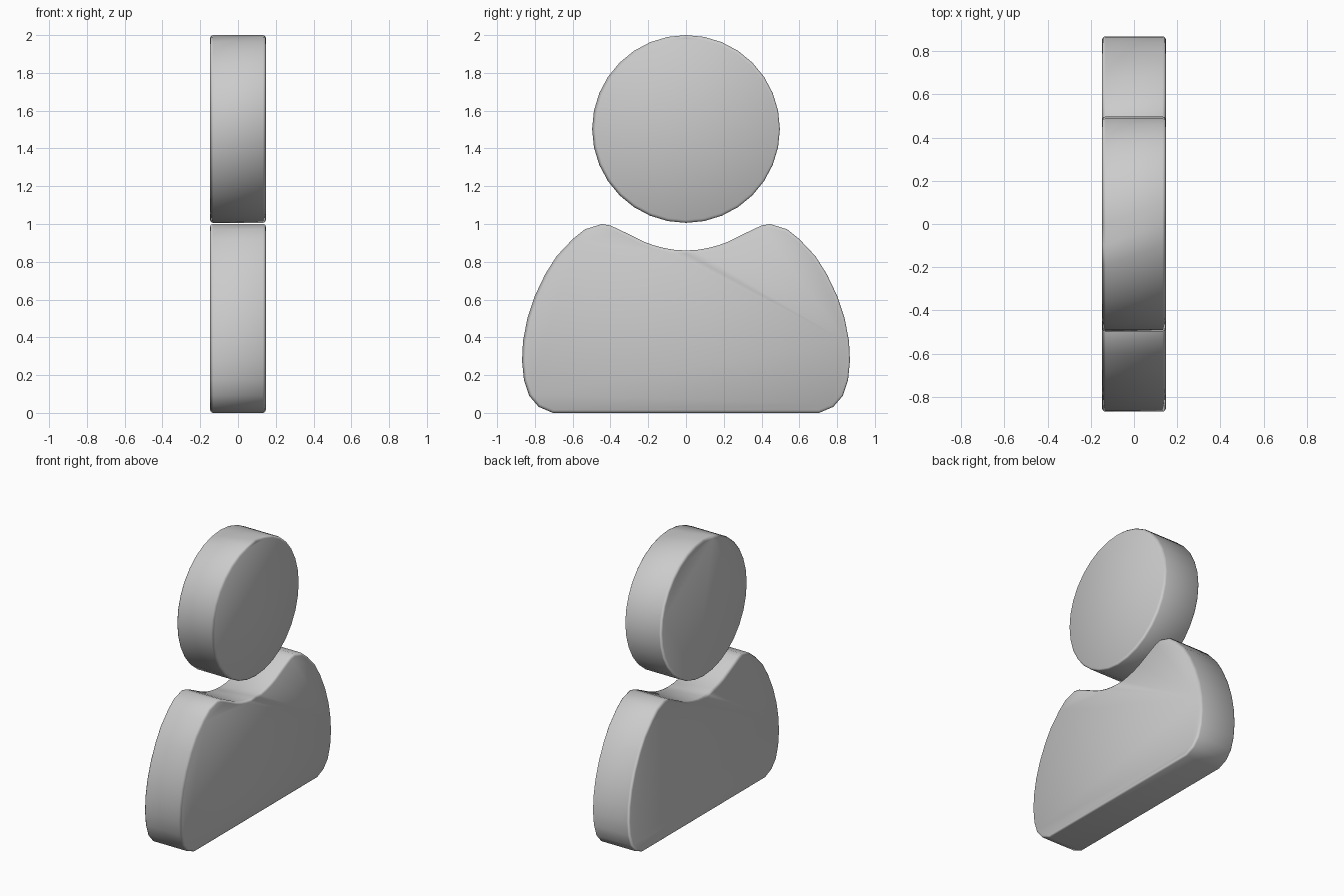
import bpy, bmesh, math

if "Cube" in bpy.data.objects:
    bpy.data.objects.remove(bpy.data.objects["Cube"])

HALF_DEPTH = 0.148


def slab(name, outline):
    """Extrude a (y, z) outline along x, round its rims and smooth its sides."""
    bm = bmesh.new()
    face = bm.faces.new([bm.verts.new((-HALF_DEPTH, y, z)) for y, z in outline])
    ext = bmesh.ops.extrude_face_region(bm, geom=[face])
    moved = [g for g in ext["geom"] if isinstance(g, bmesh.types.BMVert)]
    bmesh.ops.translate(bm, verts=moved, vec=(2 * HALF_DEPTH, 0, 0))
    bmesh.ops.recalc_face_normals(bm, faces=bm.faces)
    mesh = bpy.data.meshes.new(name)
    bm.to_mesh(mesh)
    bm.free()
    obj = bpy.data.objects.new(name, mesh)
    bpy.context.collection.objects.link(obj)

    # Small rounded edge around the front and back rims
    bevel = obj.modifiers.new("rim_bevel", "BEVEL")
    bevel.width = 0.016
    bevel.segments = 3
    bevel.limit_method = "ANGLE"
    bevel.angle_limit = math.radians(60)
    bevel.harden_normals = True

    bpy.ops.object.select_all(action="DESELECT")
    obj.select_set(True)
    bpy.context.view_layer.objects.active = obj
    bpy.ops.object.modifier_apply(modifier=bevel.name)
    bpy.ops.object.shade_smooth_by_angle(angle=math.radians(45))
    return obj


# Head: round disc
sides = 32
slab("head", [(0.497 * math.sin(2 * math.pi * i / sides),
               1.503 + 0.497 * math.cos(2 * math.pi * i / sides))
              for i in range(sides)])

# Shoulders: half outline from the neck dip round to the base, then mirrored
half = [(0.0, 0.86), (0.06, 0.863), (0.117, 0.873), (0.17, 0.887), (0.22, 0.905),
        (0.287, 0.938), (0.35, 0.969), (0.40, 0.992), (0.445, 1.0),
        (0.54, 0.972), (0.60, 0.92), (0.685, 0.83), (0.745, 0.735),
        (0.80, 0.62), (0.84, 0.50), (0.863, 0.38), (0.868, 0.275),
        (0.858, 0.175), (0.83, 0.09), (0.78, 0.032), (0.705, 0.0)]
half[9] = (0.535, 0.972)
slab("shoulders", half + [(-y, z) for y, z in reversed(half[1:])])
